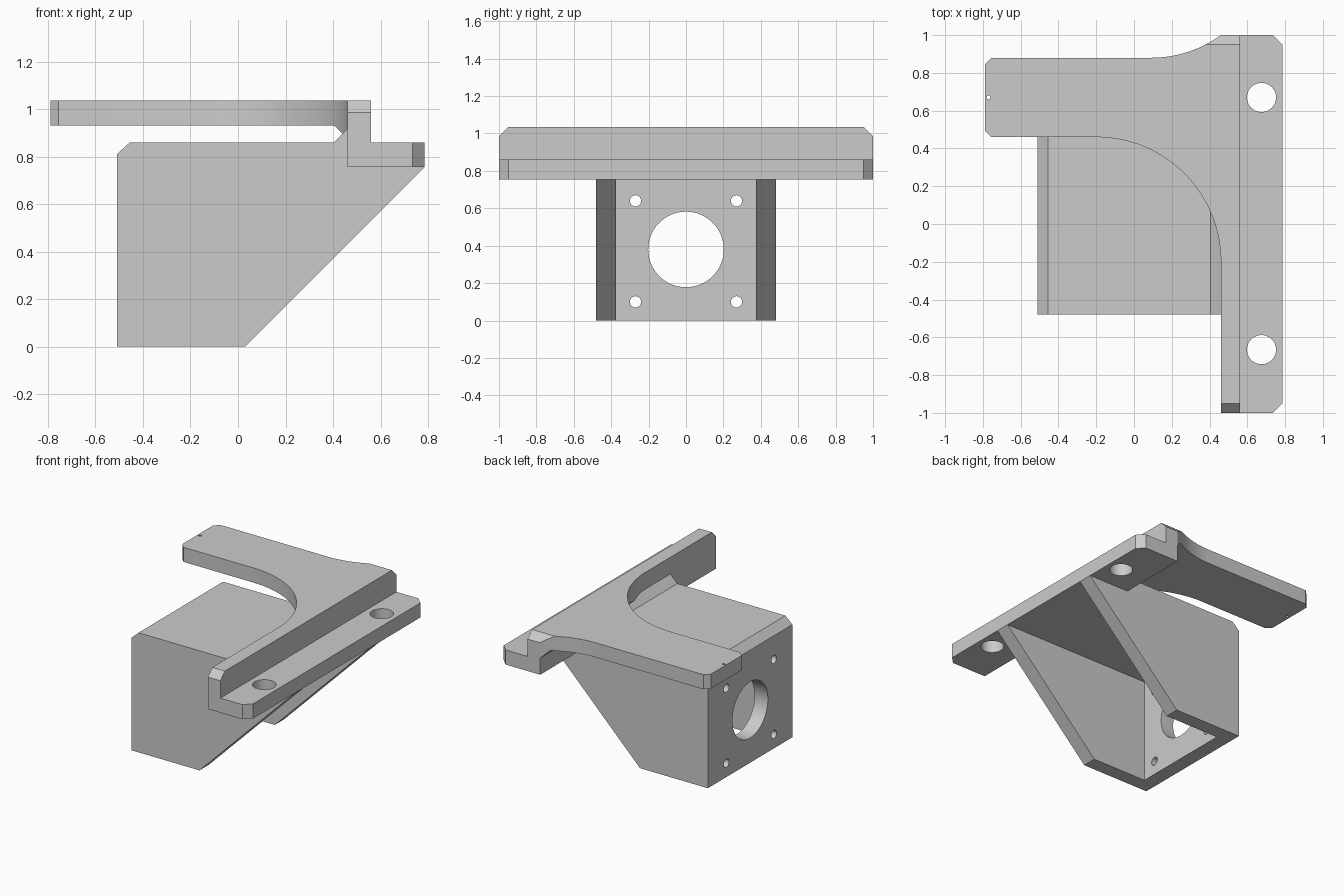
import bpy
import bmesh
from math import cos, sin, pi, radians, acos, degrees
from mathutils import Vector

default_cube = bpy.data.objects.get("Cube")
if default_cube:
    bpy.data.objects.remove(default_cube, do_unlink=True)

grey = bpy.data.materials.new("light_grey")
grey.use_nodes = True
grey.diffuse_color = (0.6, 0.6, 0.6, 1)
grey.node_tree.nodes["Principled BSDF"].inputs["Base Color"].default_value = (0.6, 0.6, 0.6, 1)


def prism(name, points, axis, start, end):
    """Extrude a 2D outline along an axis; points are the other two axes in order."""
    def place(p, depth):
        coords = list(p)
        coords.insert("xyz".index(axis), depth)
        return Vector(coords)

    bm = bmesh.new()
    face = bm.faces.new([bm.verts.new(place(p, start)) for p in points])
    shift = place((0, 0), end - start)
    extruded = bmesh.ops.extrude_face_region(bm, geom=[face], use_keep_orig=True)
    bmesh.ops.translate(bm, vec=shift,
                        verts=[g for g in extruded["geom"] if isinstance(g, bmesh.types.BMVert)])
    bmesh.ops.recalc_face_normals(bm, faces=bm.faces)
    mesh = bpy.data.meshes.new(name)
    bm.to_mesh(mesh)
    bm.free()
    obj = bpy.data.objects.new(name, mesh)
    bpy.context.collection.objects.link(obj)
    return obj


def arc(center, radius, a0, a1, steps=28):
    angles = [radians(a0 + (a1 - a0) * i / steps) for i in range(steps + 1)]
    return [(center[0] + radius * cos(a), center[1] + radius * sin(a)) for a in angles]


def circle(center, radius, steps=48):
    return arc(center, radius, 0, 360, steps)[:-1]


def rect(a0, b0, a1, b1):
    return [(a0, b0), (a1, b0), (a1, b1), (a0, b1)]


def carve(obj, cutter, operation="DIFFERENCE"):
    """Apply a boolean and discard its cutter."""
    cutter.hide_render = True
    mod = obj.modifiers.new("cut", "BOOLEAN")
    mod.operation = operation
    mod.solver = "EXACT"
    mod.object = cutter
    graph = bpy.context.evaluated_depsgraph_get()
    graph.update()
    result = bpy.data.meshes.new_from_object(obj.evaluated_get(graph))
    obj.modifiers.clear()
    obj.data = result
    bpy.data.objects.remove(cutter, do_unlink=True)


def finish(obj):
    obj.data.name = obj.name
    obj.data.materials.clear()
    obj.data.materials.append(grey)
    obj.data.shade_smooth()
    obj.data.set_sharp_from_angle(angle=radians(25))


# Bracket: hollow box with a sloping open front
bracket = prism("motor_bracket", [
    (-0.51, 0), (0.03, 0), (0.785, 0.755), (0.46, 0.755), (0.46, 0.915),
    (0.405, 0.86), (-0.455, 0.86), (-0.51, 0.81)], "y", -0.48, 0.48)
carve(bracket, prism("cavity", rect(-0.375, -0.2, 0.375, 0.755), "x", -0.405, 1.2))

# Shaft opening and four screw holes in the end wall
carve(bracket, prism("shaft_hole", circle((0, 0.38), 0.202, 64), "x", -0.7, -0.3))
for y in (-0.27, 0.27):
    for z in (0.1, 0.64):
        carve(bracket, prism("screw_hole", circle((y, z), 0.03, 24), "x", -0.7, -0.3))
finish(bracket)

# Arm and rail: plan outline with a sweeping inner corner and a flared outer one
flare = 0.63
flare_angle = degrees(acos((flare - 0.12) / flare))
outline = [(-0.79, 0.495), (-0.755, 0.46)]
outline += arc((-0.2, -0.2), 0.66, 90, 0)
outline += [(0.46, -1), (0.735, -1), (0.785, -0.95), (0.785, 0.95), (0.735, 1)]
outline += arc((0.09, 0.88 + flare), flare, -90 + flare_angle, -90, 16)
outline += [(-0.755, 0.88), (-0.79, 0.845)]
arm = prism("arm_and_rail", outline, "z", 0.65, 1.15)

# Stepped section along the rail, with a braced corner under the arm
carve(arm, prism("step_section", [
    (-0.9, 0.93), (0.405, 0.93), (0.46, 0.875), (0.46, 0.755), (0.9, 0.755),
    (0.9, 0.86), (0.56, 0.86), (0.56, 1.035), (-0.9, 1.035)], "y", -1.2, 1.2), "INTERSECT")

# Bevelled upper ends of the rail
for s in (-1, 1):
    carve(arm, prism("end_bevel", [
        (s * 0.9, 1.085), (s * 1.1, 0.885), (s * 1.1, 1.085)], "x", -1, 1))

# Rail bolt holes and the pin hole at the arm tip
for y in (-0.665, 0.67):
    carve(arm, prism("bolt_hole", circle((0.675, y), 0.077), "z", 0.6, 1.2))
carve(arm, prism("pin_hole", circle((-0.77, 0.67), 0.01, 16), "z", 0.6, 1.2))
finish(arm)
